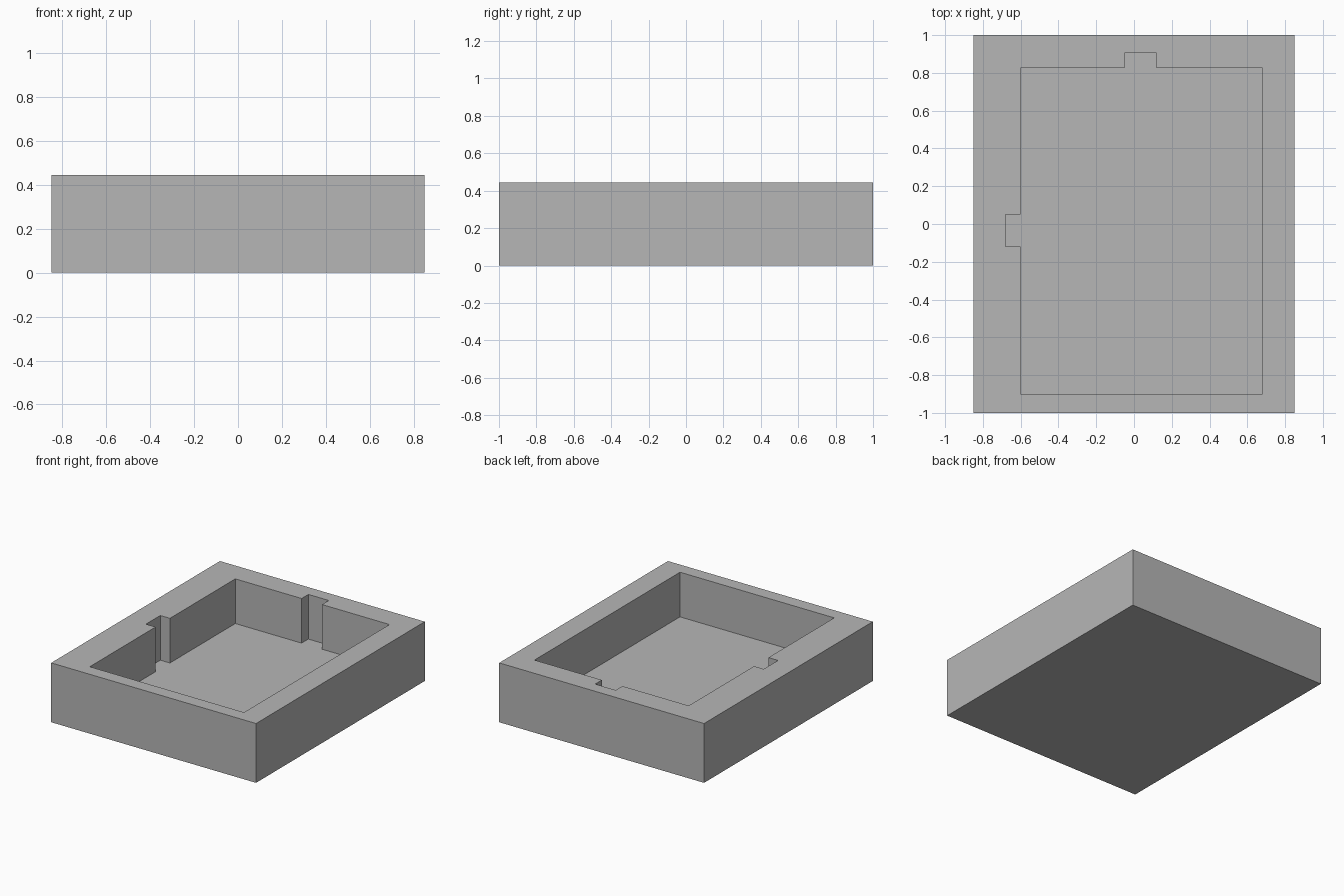
import bpy
import bmesh

default = bpy.data.objects.get("Cube")
if default:
    bpy.data.objects.remove(default, do_unlink=True)

HEIGHT, FLOOR = 0.445, 0.11

grey = bpy.data.materials.new("plain grey")
grey.use_nodes = True
colour = (0.47, 0.47, 0.47, 1)
grey.diffuse_color = colour
grey.node_tree.nodes["Principled BSDF"].inputs["Base Color"].default_value = colour


def prism(name, outline, z0, z1):
    """Extrude a flat outline upward into a closed solid."""
    bm = bmesh.new()
    base = bm.faces.new([bm.verts.new((x, y, z0)) for x, y in outline])
    top = bmesh.ops.extrude_face_region(bm, geom=[base], use_keep_orig=True)["geom"]
    verts = [v for v in top if isinstance(v, bmesh.types.BMVert)]
    bmesh.ops.translate(bm, verts=verts, vec=(0, 0, z1 - z0))
    bmesh.ops.recalc_face_normals(bm, faces=bm.faces)
    mesh = bpy.data.meshes.new(name)
    bm.to_mesh(mesh)
    bm.free()
    mesh.materials.append(grey)
    obj = bpy.data.objects.new(name, mesh)
    bpy.context.collection.objects.link(obj)
    return obj


# Outer block
tray = prism("tray", [(-0.85, -1), (0.85, -1), (0.85, 1), (-0.85, 1)], 0, HEIGHT)

# Off-centre pocket with a notch in the back wall and one in the right wall
pocket = prism("pocket_cutter", [
    (-0.60, -0.90), (0.68, -0.90), (0.68, 0.825),
    (0.12, 0.825), (0.12, 0.905), (-0.05, 0.905), (-0.05, 0.825),
    (-0.60, 0.825), (-0.60, 0.05), (-0.68, 0.05), (-0.68, -0.12), (-0.60, -0.12),
], FLOOR, HEIGHT + 0.2)
pocket.hide_render = True

# Cut the pocket, then drop the cutter
cut = tray.modifiers.new("pocket", 'BOOLEAN')
cut.operation = 'DIFFERENCE'
cut.solver = 'EXACT'
cut.object = pocket
bpy.context.view_layer.objects.active = tray
bpy.ops.object.modifier_apply(modifier=cut.name)
bpy.data.objects.remove(pocket, do_unlink=True)
